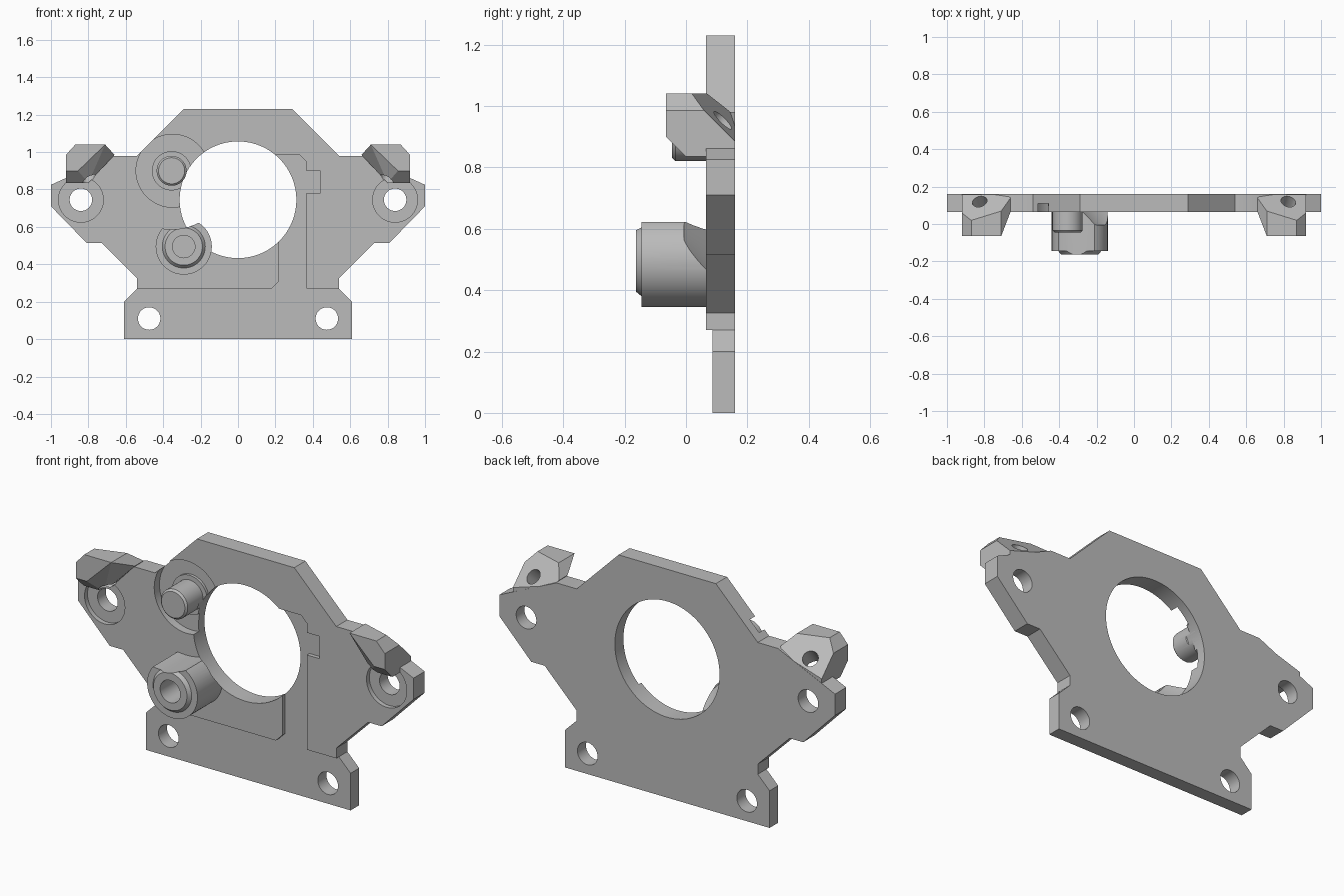
import bpy, bmesh, math
from mathutils import Vector, Matrix

if "Cube" in bpy.data.objects:
    bpy.data.objects.remove(bpy.data.objects["Cube"], do_unlink=True)

grey = bpy.data.materials.new("plain grey")
grey.use_nodes = True
grey.diffuse_color = (0.5, 0.5, 0.5, 1)
grey.node_tree.nodes["Principled BSDF"].inputs["Base Color"].default_value = (0.5, 0.5, 0.5, 1)


def make(name, bm):
    bmesh.ops.recalc_face_normals(bm, faces=bm.faces)
    mesh = bpy.data.meshes.new(name)
    bm.to_mesh(mesh)
    bm.free()
    mesh.materials.append(grey)
    obj = bpy.data.objects.new(name, mesh)
    bpy.context.collection.objects.link(obj)
    return obj


def prism(name, outline, y0, y1):
    """Extrude an (x, z) outline along y."""
    bm = bmesh.new()
    face = bm.faces.new([bm.verts.new((x, y0, z)) for x, z in outline])
    new = bmesh.ops.extrude_face_region(bm, geom=[face])["geom"]
    verts = [v for v in new if isinstance(v, bmesh.types.BMVert)]
    bmesh.ops.translate(bm, verts=verts, vec=(0, y1 - y0, 0))
    return make(name, bm)


def lathe(name, x, z, profile, steps=64):
    """Turn a closed (radius, y) profile about an axis parallel to y."""
    bm = bmesh.new()
    verts = [bm.verts.new((x + r, y, z)) for r, y in profile]
    edges = [bm.edges.new(p) for p in zip(verts, verts[1:])]
    bmesh.ops.spin(bm, geom=verts + edges, cent=(x, 0, z), axis=(0, 1, 0),
                   angle=math.tau, steps=steps)
    bmesh.ops.remove_doubles(bm, verts=bm.verts, dist=0.0001)
    return make(name, bm)


def disc(name, x, z, r, y0, y1):
    return lathe(name, x, z, [(0, y0), (r, y0), (r, y1), (0, y1)])


def apply(obj, mod):
    bpy.context.view_layer.objects.active = obj
    bpy.ops.object.modifier_apply(modifier=mod.name)


def cut(obj, *cutters):
    for c in cutters:
        mod = obj.modifiers.new("cut", "BOOLEAN")
        mod.operation, mod.solver, mod.object = "DIFFERENCE", "EXACT", c
        apply(obj, mod)


def mirror(obj):
    apply(obj, obj.modifiers.new("mirror", "MIRROR"))


FRONT, STEP, BACK = 0.065, 0.087, 0.16
HOLE_Z = 0.745
PIN_X, PIN_Z = -0.355, 0.9
BOSS_X, BOSS_Z = -0.29, 0.495

# Plate with its symmetric outline
half = [(0.61, 0), (0.61, 0.2), (0.54, 0.27), (0.54, 0.325), (0.73, 0.515), (0.81, 0.515),
        (1, 0.71), (1, 0.825), (0.66, 0.98), (0.54, 0.98), (0.29, 1.23)]
plate = prism("mounting_plate", half + [(-x, z) for x, z in reversed(half)], FRONT, BACK)

# Lower step and vertical channel, cut as one shape
step = prism("step_cutter", [
    (-0.7, -0.1), (0.7, -0.1), (0.7, 0.27), (0.365, 0.27), (0.365, 0.78), (0.44, 0.78),
    (0.44, 0.9), (0.365, 0.9), (0.365, 0.95), (0.33, 0.985), (0, 0.985), (0, 0.6),
    (0.22, 0.6), (0.22, 0.31), (0.18, 0.27), (-0.7, 0.27)], -0.3, STEP)

# Central bore, tapering in front of the plate
bore = lathe("bore_cutter", 0, HOLE_Z, [(0, -0.006), (0.24, -0.006), (0.312, FRONT),
                                        (0.312, 0.3), (0, 0.3)], 96)
pocket = disc("pocket_cutter", -0.35, PIN_Z, 0.195, -0.3, 0.11)
cutters = [step, bore, pocket]
for s in (-1, 1):
    cutters += [disc("foot_hole_cutter", s * 0.475, 0.11, 0.06, -0.3, 0.3),
                disc("ear_hole_cutter", s * 0.84, HOLE_Z, 0.06, -0.3, 0.3),
                disc("counterbore_cutter", s * 0.84, HOLE_Z, 0.12, -0.3, 0.09)]

# Slanted screw holes through the ears
normal = Vector((0.31, 1, 1)).normalized()
bm = bmesh.new()
turn = Vector((0, 0, 1)).rotation_difference(normal).to_matrix().to_4x4()
bmesh.ops.create_cone(bm, cap_ends=True, segments=32, radius1=0.04, radius2=0.04, depth=0.8,
                      matrix=Matrix.Translation((0.825, 0.12, 0.954)) @ turn)
screw = make("screw_cutter", bm)

# Ears: faceted lugs with a slanted rear face
bm = bmesh.new()
front_face = [(0.71, 1.04), (0.87, 1.04), (0.92, 0.985), (0.92, 0.9), (0.855, 0.9)]
rear_face = [(0.66, 0.985), (0.71, 1.04), (0.87, 1.04), (0.92, 0.985), (0.92, 0.835), (0.80, 0.835)]
points = [(x, -0.065, z) for x, z in front_face]
points += [(x, 0.159, z) for x, z in rear_face]
points += [(0.66, FRONT, 0.985), (0.80, 0, 0.835), (0.92, 0, 0.835)]
for p in points:
    bm.verts.new(p)
hull = bmesh.ops.convex_hull(bm, input=bm.verts)
loose = {v for v in hull["geom_interior"] if isinstance(v, bmesh.types.BMVert)}
bmesh.ops.delete(bm, geom=list(loose), context="VERTS")
bmesh.ops.dissolve_limit(bm, angle_limit=0.02, verts=bm.verts, edges=bm.edges)
cutting = bmesh.ops.bisect_plane(bm, geom=bm.verts[:] + bm.edges[:] + bm.faces[:],
                                 plane_co=(0.92, 0.004, 1.04), plane_no=normal, clear_outer=True)
bmesh.ops.holes_fill(bm, edges=[e for e in bm.edges if e.is_boundary])
ears = make("ears", bm)
cut(ears, screw)
mirror(ears)
mirror(screw)
cut(plate, *cutters, screw)

# Pin standing on a low ring in the pocket
ring = disc("pin_ring", PIN_X, PIN_Z, 0.105, 0.095, 0.13)
cut(ring, bore)
pin = lathe("locating_pin", PIN_X, PIN_Z, [(0, -0.045), (0.07, -0.045), (0.08, -0.035),
                                           (0.08, 0.13), (0, 0.13)])
cut(pin, bore)

# Hollow boss, relieved around the pin and the bore
boss = lathe("hollow_boss", BOSS_X, BOSS_Z, [
    (0, 0.05), (0.06, 0.05), (0.06, -0.163), (0.1, -0.163), (0.115, -0.145),
    (0.15, -0.145), (0.15, 0.12), (0, 0.12)])
relief = disc("relief_cutter", PIN_X, PIN_Z, 0.313, -0.3, FRONT)
cut(boss, bore, relief)

for c in cutters + [screw, relief]:
    bpy.data.objects.remove(c, do_unlink=True)

# Smooth the round walls and keep the edges crisp
bpy.ops.object.select_all(action="DESELECT")
for obj in (plate, ears, ring, pin, boss):
    obj.select_set(True)
bpy.context.view_layer.objects.active = plate
bpy.ops.object.shade_smooth_by_angle(angle=math.radians(25))
